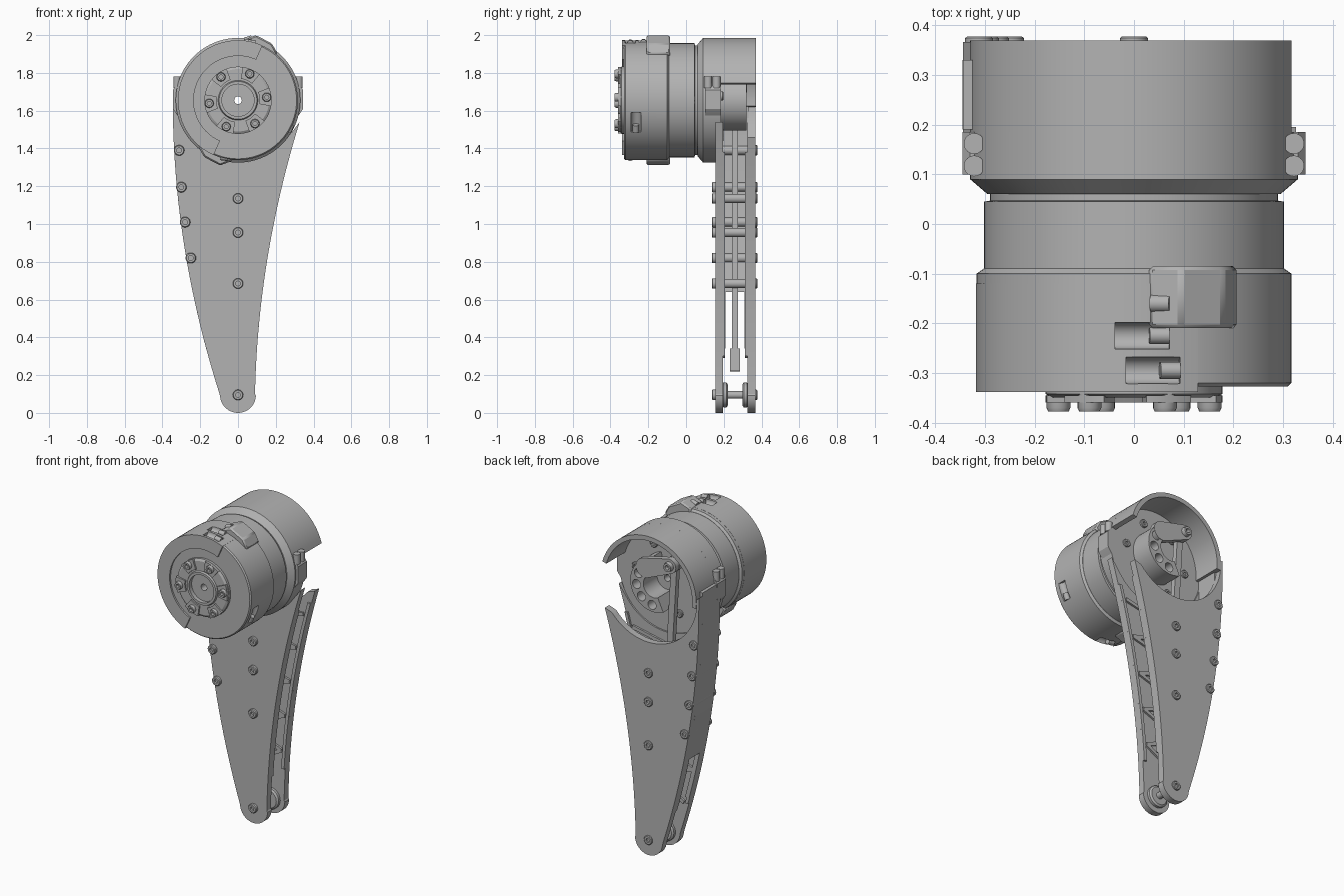
import bpy, bmesh, math
from mathutils import Matrix, Vector

if "Cube" in bpy.data.objects:
    bpy.data.objects.remove(bpy.data.objects["Cube"])

AXIS = 1.655          # height of the motor axis
mat = bpy.data.materials.new("machined grey")
mat.use_nodes = True
GREY = (0.45, 0.45, 0.45, 1)
mat.diffuse_color = GREY
mat.node_tree.nodes["Principled BSDF"].inputs["Base Color"].default_value = GREY


def shade(mesh):
    mesh.polygons.foreach_set("use_smooth", [True] * len(mesh.polygons))
    mesh.set_sharp_from_angle(angle=math.radians(30))


def finish(name, bm):
    bmesh.ops.recalc_face_normals(bm, faces=bm.faces)
    mesh = bpy.data.meshes.new(name)
    bm.to_mesh(mesh)
    bm.free()
    mesh.materials.append(mat)
    shade(mesh)
    ob = bpy.data.objects.new(name, mesh)
    bpy.context.collection.objects.link(ob)
    return ob


def lathe(name, profile, x=0, z=AXIS, n=24, closed=False):
    """Spin (radius, y) points round an axis parallel to y."""
    bm = bmesh.new()
    vs = [bm.verts.new((x + r, y, z)) for r, y in profile]
    pairs = list(zip(vs, vs[1:])) + ([(vs[-1], vs[0])] if closed else [])
    edges = [bm.edges.new(p) for p in pairs]
    bmesh.ops.spin(bm, geom=vs + edges, cent=(x, 0, z), axis=(0, 1, 0),
                   angle=math.tau, steps=n, use_merge=True)
    bmesh.ops.remove_doubles(bm, verts=bm.verts, dist=1e-5)
    return finish(name, bm)


def rod(name, x, z, y0, y1, r, n=24):
    return lathe(name, [(0, y0), (r, y0), (r, y1), (0, y1)], x, z, n)


def bolt(name, x, z, y0, y1, r):
    """Socket-head bolt whose head faces y1."""
    d = y1 - y0
    return lathe(name, [(0, y0), (r, y0), (r, y1 - d * .2), (r * .85, y1), (r * .45, y1),
                        (r * .45, y1 - d * .6), (0, y1 - d * .6)], x, z, 18)


def prism(name, pts, y0, y1):
    """Extrude an (x, z) outline along y."""
    bm = bmesh.new()
    face = bm.faces.new([bm.verts.new((x, y0, z)) for x, z in pts])
    top = bmesh.ops.extrude_face_region(bm, geom=[face])["geom"]
    bmesh.ops.translate(bm, vec=(0, y1 - y0, 0),
                        verts=[v for v in top if isinstance(v, bmesh.types.BMVert)])
    return finish(name, bm)


def arc(r, a0, a1, n=32, cx=0, cz=AXIS):
    angles = [math.radians(a0 + (a1 - a0) * i / n) for i in range(n + 1)]
    return [(cx + r * math.cos(a), cz + r * math.sin(a)) for a in angles]


def sector(name, r0, r1, a0, a1, y0, y1):
    return prism(name, arc(r1, a0, a1) + arc(r0, a1, a0), y0, y1)


def strut(name, p, q, w, y0, y1):
    p, q = Vector(p), Vector(q)
    side = (q - p).orthogonal().normalized() * w / 2
    return prism(name, [p + side, q + side, q - side, p - side], y0, y1)


def placed_cylinder(name, centre, direction, r, length, n=24):
    bm = bmesh.new()
    turn = Vector(direction).to_track_quat('Z', 'Y').to_matrix().to_4x4()
    bmesh.ops.create_cone(bm, cap_ends=True, segments=n, radius1=r, radius2=r,
                          depth=length, matrix=Matrix.Translation(centre) @ turn)
    return finish(name, bm)


def cut(ob, cutter):
    mod = ob.modifiers.new("cut", 'BOOLEAN')
    mod.operation, mod.solver, mod.object = 'DIFFERENCE', 'EXACT', cutter
    bpy.context.view_layer.objects.active = ob
    bpy.ops.object.modifier_apply(modifier=mod.name)
    bpy.data.objects.remove(cutter)
    shade(ob.data)


# Curved edges of the leg
def left(z):
    return -.345 + .103 * (1.65 - z) ** 2


def right(z):
    return .09 + .02 * (z - .1) + .1 * (z - .1) ** 2


def heights(a, b, n=24):
    return [a + (b - a) * i / n for i in range(n + 1)]


# Motor: cap, body, neck, flared bulkhead, all with a centre bore
cap = lathe("motor_cap", [(.02, -.327), (.31, -.327), (.317, -.32), (.317, -.1),
                          (.303, -.09), (.02, -.09)], n=96, closed=True)
lathe("motor_body", [(.02, -.1), (.302, -.1), (.302, .045), (.29, .047),
                     (.29, .07), (.02, .07)], n=96, closed=True)
lathe("bulkhead", [(.02, .06), (.295, .06), (.33, .09), (.33, .185), (.02, .185)],
      n=96, closed=True)
cap_cover = sector("cap_cover", .235, .318, 66, 246, -.338, -.12)

# Clamp pockets in the cap, each with its screw
for phi, y in ((83, -.295), (87, -.225), (263, -.295), (-22, -.265)):
    a = math.radians(phi)
    out = Vector((math.cos(a), 0, math.sin(a)))
    along = Vector((-math.sin(a), 0, math.cos(a)))
    spot = Vector((0, y, AXIS)) + out * .315
    for part in (cap, cap_cover):
        cut(part, placed_cylinder("cutter", spot, along, .027, .11))
    placed_cylinder("clamp_screw", spot - along * .035 - out * .006, along, .017, .04, 16)

# Clamp lugs on opposite sides of the cap
lug = [(.03, .32), (.095, .345), (.18, .3), (.21, .245), (.15, .2), (.03, .25)]
for s, name in ((1, "upper_clamp_lug"), (-1, "lower_clamp_lug")):
    ob = prism(name, [(s * x, AXIS + s * z) for x, z in lug], -.21, -.085)
    bevel = ob.modifiers.new("bevel", 'BEVEL')
    bevel.width, bevel.segments = .008, 1
placed_cylinder("lug_screw", (.055, -.16, 1.975), (1, 0, .3), .018, .04, 16)

# Output hub with bolt circle
lathe("output_hub", [(.02, -.32), (.178, -.32), (.178, -.342), (.165, -.35), (.105, -.35),
                     (.1, -.36), (.085, -.36), (.085, -.335), (.02, -.335)], n=64, closed=True)
for i in range(6):
    mid = 6 + 60 * i
    a = math.radians(mid)
    x, z = .153 * math.cos(a), AXIS + .153 * math.sin(a)
    bolt("hub_bolt", x, z, -.34, -.378, .024)
    sector("hub_pad", .115, .178, mid - 16, mid + 16, -.345, -.36)
    bolt("rear_motor_bolt", x * 1.4, AXIS + (z - AXIS) * 1.4, .18, .198, .024)

# Hood over the rear of the motor
sector("hood", .302, .33, 16, 186, .09, .37)
for s, side in ((1, "left"), (-1, "right")):
    prism(side + "_hood_lug", [(s * x, z) for x, z in
          ((.29, 1.54), (.325, 1.58), (.345, 1.61), (.345, 1.71), (.33, 1.73), (.29, 1.73))],
          .1, .185)
    for y in (.117, .162):
        placed_cylinder(side + "_lug_bolt", (s * .322, y, 1.75), (0, 0, 1), .021, .06, 18)


# Leg side plates, notched round the motor
def plate(name, tip, y0, y1):
    outline = arc(.095, 185, 358, 20, 0, .095)
    outline += [(right(z), z) for z in heights(.1, tip)]
    outline += arc(.33, -40, -184)
    outline += [(left(z), z) for z in heights(1.69, .1)]
    return prism(name, outline, y0, y1)


plate("front_plate", 1.54, .155, .195)
plate("back_plate", 1.46, .325, .367)

# Stiffening ribs inside both plates
nodes = [(right(z) - .03 if i % 2 else left(z) + .03, z)
         for i, z in enumerate(heights(.3, 1.3, 9))]
for name, y0, y1 in (("front_rib", .19, .207), ("back_rib", .313, .33)):
    for p, q in zip(nodes, nodes[1:]):
        strut(name, p, q, .022, y0, y1)
    for edge, w in ((right, -.02), (left, .02)):
        rim = heights(.3, 1.38)
        prism(name + "_rim", [(edge(z), z) for z in rim]
              + [(edge(z) + w, z) for z in reversed(rim)], y0, y1)


# Closed side wall, forking into two strips lower down
def wall(name, z0, z1, y0, y1):
    zs = heights(z0, z1)
    prism(name, [(left(z), z) for z in zs] + [(left(z) + .028, z) for z in reversed(zs)], y0, y1)


wall("side_wall", .64, 1.71, .19, .33)
wall("side_wall_front_fork", .34, .65, .19, .21)
wall("side_wall_back_fork", .34, .65, .31, .33)

# Plate screws and the spacers between the plates
centre_row = [(0, 1.135), (0, .955), (0, .685)]
side_row = [(-.312, 1.39), (-.3, 1.195), (-.28, 1.01), (-.25, .82)]
for x, z in centre_row + side_row + [(0, .095)]:
    bolt("front_plate_screw", x, z, .16, .137, .028)
    bolt("back_plate_screw", x, z, .36, .378, .028)
for x, z in centre_row + side_row:
    rod("spacer", x, z, .19, .33, .024)

# Ankle axle with two rollers
rod("ankle_axle", 0, .095, .19, .33, .02)
for y in (.19, .298):
    lathe("ankle_roller", [(0, y), (.055, y), (.066, y + .008), (.066, y + .024),
                           (.055, y + .032), (0, y + .032)], 0, .095, 32)

# Crank with bolt holes, arm, pin and push rod
crank = sector("crank", .07, .16, -115, 75, .18, .32)
for deg in (28, -8, -45, -85):
    x, z = arc(.118, deg, deg, 1)[0]
    cut(crank, rod("cutter", x, z, .22, .4, .028))
    bolt("crank_bolt", x, z, .2, .24, .02)
tilt = 160
prism("crank_arm", arc(.045, tilt - 90, tilt + 90, 16, -.11, 1.81)
      + arc(.06, tilt + 90, tilt + 270, 16, .06, 1.755), .288, .322)
bolt("crank_pin", -.11, 1.81, .2, .345, .03)
strut("push_rod", (-.11, 1.81), (-.02, .3), .04, .243, .275)
rod("push_rod_upper_eye", -.11, 1.81, .235, .285, .045)
strut("push_rod_lower_end", (-.026, .34), (-.018, .22), .055, .233, .285)
